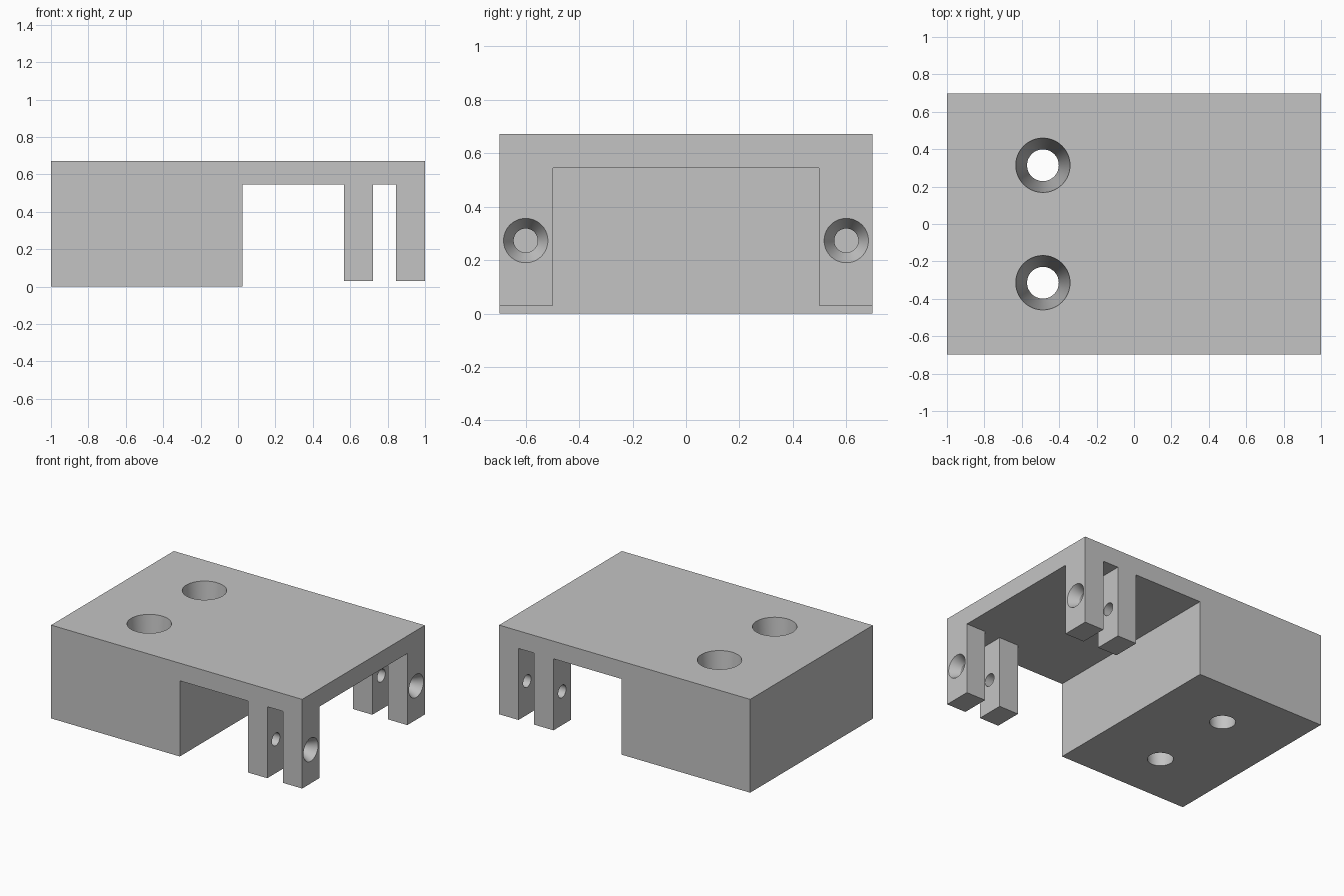
import bpy, bmesh, math
from mathutils import Matrix, Vector

cube = bpy.data.objects.get("Cube")
if cube:
    bpy.data.objects.remove(cube, do_unlink=True)

grey = bpy.data.materials.new("plain_grey")
grey.use_nodes = True
colour = (0.55, 0.55, 0.55, 1)
grey.diffuse_color = colour
grey.node_tree.nodes["Principled BSDF"].inputs["Base Color"].default_value = colour

HALF_WIDTH, HEIGHT = 0.698, 0.672
CEILING, LEG_FOOT = 0.545, 0.03


def make_object(name, bm):
    bmesh.ops.recalc_face_normals(bm, faces=bm.faces)
    mesh = bpy.data.meshes.new(name)
    bm.to_mesh(mesh)
    bm.free()
    mesh.materials.append(grey)
    ob = bpy.data.objects.new(name, mesh)
    bpy.context.collection.objects.link(ob)
    return ob


def extrude_profile(name, points, half):
    """Extrude an x-z outline along y."""
    bm = bmesh.new()
    face = bm.faces.new([bm.verts.new((x, -half, z)) for x, z in points])
    out = bmesh.ops.extrude_face_region(bm, geom=[face])
    moved = [v for v in out["geom"] if isinstance(v, bmesh.types.BMVert)]
    bmesh.ops.translate(bm, verts=moved, vec=(0, 2 * half, 0))
    return make_object(name, bm)


def lathe(name, profile, matrix, sides=64):
    """Closed turned solid from (radius, height) pairs about local z."""
    bm = bmesh.new()
    rings = []
    for r, h in profile:
        angles = [2 * math.pi * i / sides for i in range(sides)]
        rings.append([bm.verts.new(matrix @ Vector((r * math.cos(a), r * math.sin(a), h)))
                      for a in angles])
    for low, high in zip(rings, rings[1:]):
        for i in range(sides):
            j = (i + 1) % sides
            bm.faces.new((low[i], low[j], high[j], high[i]))
    bm.faces.new(rings[0])
    bm.faces.new(rings[-1])
    return make_object(name, bm)


# Body: solid block, top plate and two pairs of legs in one outline
body = extrude_profile("bracket_body", [
    (-1, 0), (0.025, 0), (0.025, CEILING), (0.567, CEILING), (0.567, LEG_FOOT),
    (0.722, LEG_FOOT), (0.722, CEILING), (0.846, CEILING), (0.846, LEG_FOOT),
    (1, LEG_FOOT), (1, HEIGHT), (-1, HEIGHT)], HALF_WIDTH)

# Open space between the left and right legs
cutters = [extrude_profile("leg_gap_cutter", [
    (0.3, -0.1), (1.1, -0.1), (1.1, CEILING), (0.3, CEILING)], 0.498)]

along_x = Matrix.Rotation(math.pi / 2, 4, 'Y')
for side in (-1, 1):
    # Tapered mounting holes through the block
    cutters.append(lathe("mounting_hole_cutter",
                         [(0.083, -0.02), (0.147, HEIGHT + 0.02)],
                         Matrix.Translation((-0.487, side * 0.314, 0))))
    # Countersunk pin holes through both legs
    cutters.append(lathe("pin_hole_cutter",
                         [(0.045, 0.5), (0.045, 0.93), (0.083, 1.0), (0.0884, 1.01)],
                         Matrix.Translation((0, side * 0.6, 0.273)) @ along_x))

# Cut each opening and discard the helper
bpy.context.view_layer.objects.active = body
for cutter in cutters:
    cutter.hide_render = True
    mod = body.modifiers.new("cut", 'BOOLEAN')
    mod.operation = 'DIFFERENCE'
    mod.solver = 'EXACT'
    mod.object = cutter
    bpy.ops.object.modifier_apply(modifier=mod.name)
    bpy.data.objects.remove(cutter, do_unlink=True)

for ob in bpy.context.selected_objects:
    ob.select_set(False)
body.select_set(True)
bpy.ops.object.shade_smooth_by_angle(angle=math.radians(25))
